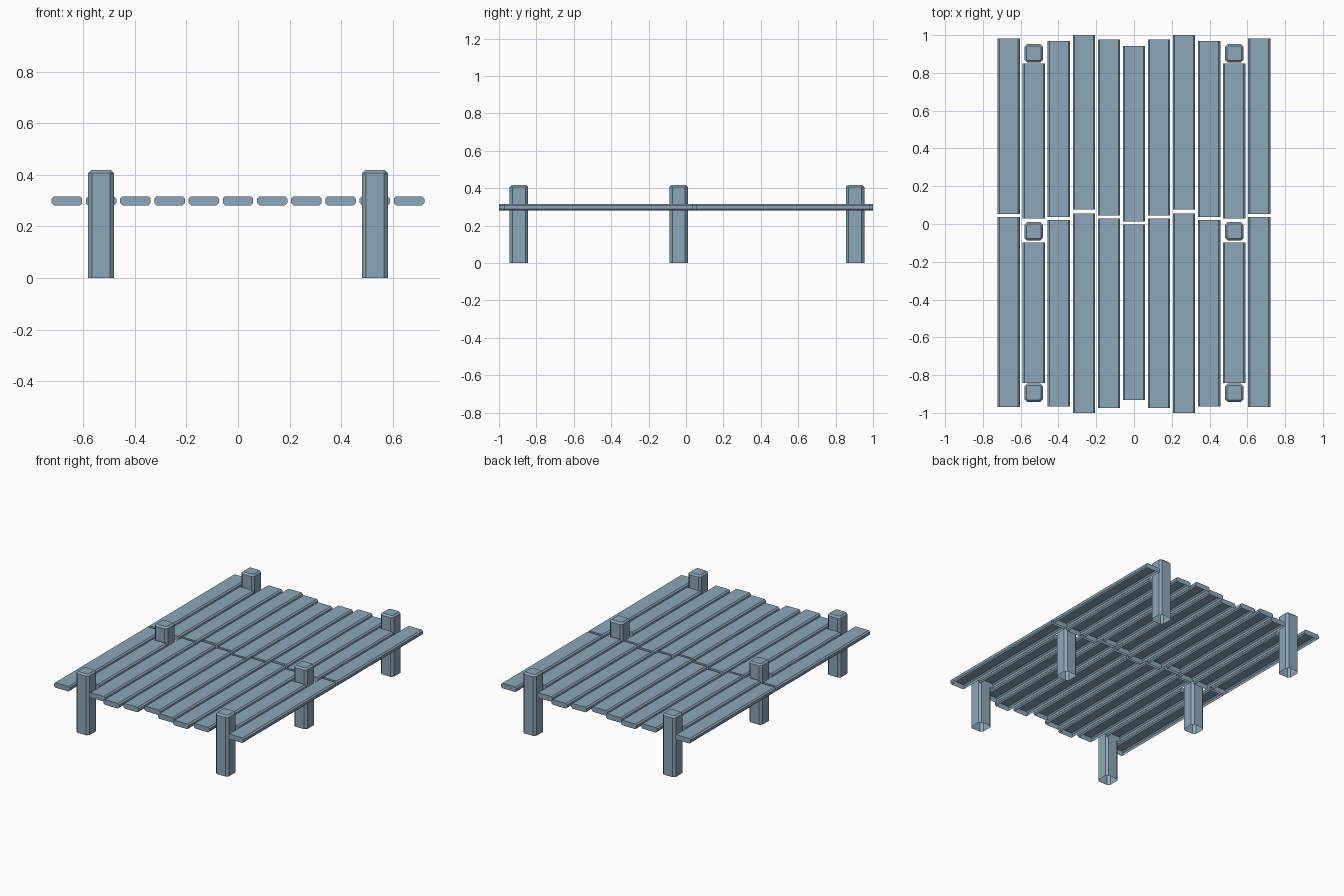
import bpy

if "Cube" in bpy.data.objects:
    bpy.data.objects.remove(bpy.data.objects["Cube"])

# blue-grey paint shared by all parts
paint = bpy.data.materials.new("blue_grey")
paint.diffuse_color = (0.265, 0.388, 0.48, 1)
paint.use_nodes = True
paint.node_tree.nodes["Principled BSDF"].inputs["Base Color"].default_value = paint.diffuse_color


def make_object(name, verts, faces, location):
    mesh = bpy.data.meshes.new(name)
    mesh.from_pydata(verts, [], faces)
    mesh.update()
    mesh.materials.append(paint)
    obj = bpy.data.objects.new(name, mesh)
    obj.location = location
    bpy.context.collection.objects.link(obj)
    return obj


def octagon(hw, hh, c):
    """Chamfered rectangle, counter-clockwise, starting at the bottom edge."""
    return [(-hw + c, -hh), (hw - c, -hh), (hw, -hh + c), (hw, hh - c),
            (hw - c, hh), (-hw + c, hh), (-hw, hh - c), (-hw, -hh + c)]


def plank(name, x, y0, y1):
    # chamfered board along y, hollow underneath
    prof = octagon(0.059, 0.0175, 0.009)
    half = (y1 - y0) / 2
    verts = [(px, s * half, pz) for s in (-1, 1) for px, pz in prof]
    faces = [tuple(range(8)), tuple(range(15, 7, -1))]
    faces += [(i, i + 8, (i + 1) % 8 + 8, (i + 1) % 8) for i in range(1, 8)]
    make_object(name, verts, faces, (x, (y0 + y1) / 2, 0.299))


def post(name, x, y):
    # chamfered post, open at the bottom, bevelled at the top
    rings = [(0.0495, 0.015, 0), (0.0495, 0.015, 0.407), (0.0385, 0.008, 0.418)]
    verts = [(px, py, z) for h, c, z in rings for px, py in octagon(h, h, c)]
    faces = [(r + i, r + (i + 1) % 8, r + 8 + (i + 1) % 8, r + 8 + i)
             for r in (0, 8) for i in range(8)]
    faces.append(tuple(range(16, 24)))
    make_object(name, verts, faces, (x, y, 0))


# y extents per column from the middle outwards:
# front board start/end, back board start/end
columns = [
    (-0.932, -0.002, 0.013, 0.942),
    (-0.975, 0.028, 0.046, 0.976),
    (-1.0, 0.055, 0.076, 1.0),
    (-0.965, 0.021, 0.037, 0.969),
    (-0.842, -0.099, 0.03, 0.85),
    (-0.97, 0.037, 0.054, 0.981),
]
for col in range(-5, 6):
    f0, f1, b0, b1 = columns[abs(col)]
    plank(f"front_plank_{col + 6}", col * 0.1326, f0, f1)
    plank(f"back_plank_{col + 6}", col * 0.1326, b0, b1)

# six posts in two rows
for side, sx in (("left", -1), ("right", 1)):
    for place, y in (("front", -0.893), ("middle", -0.039), ("back", 0.904)):
        post(f"{place}_{side}_post", sx * 0.531, y)
